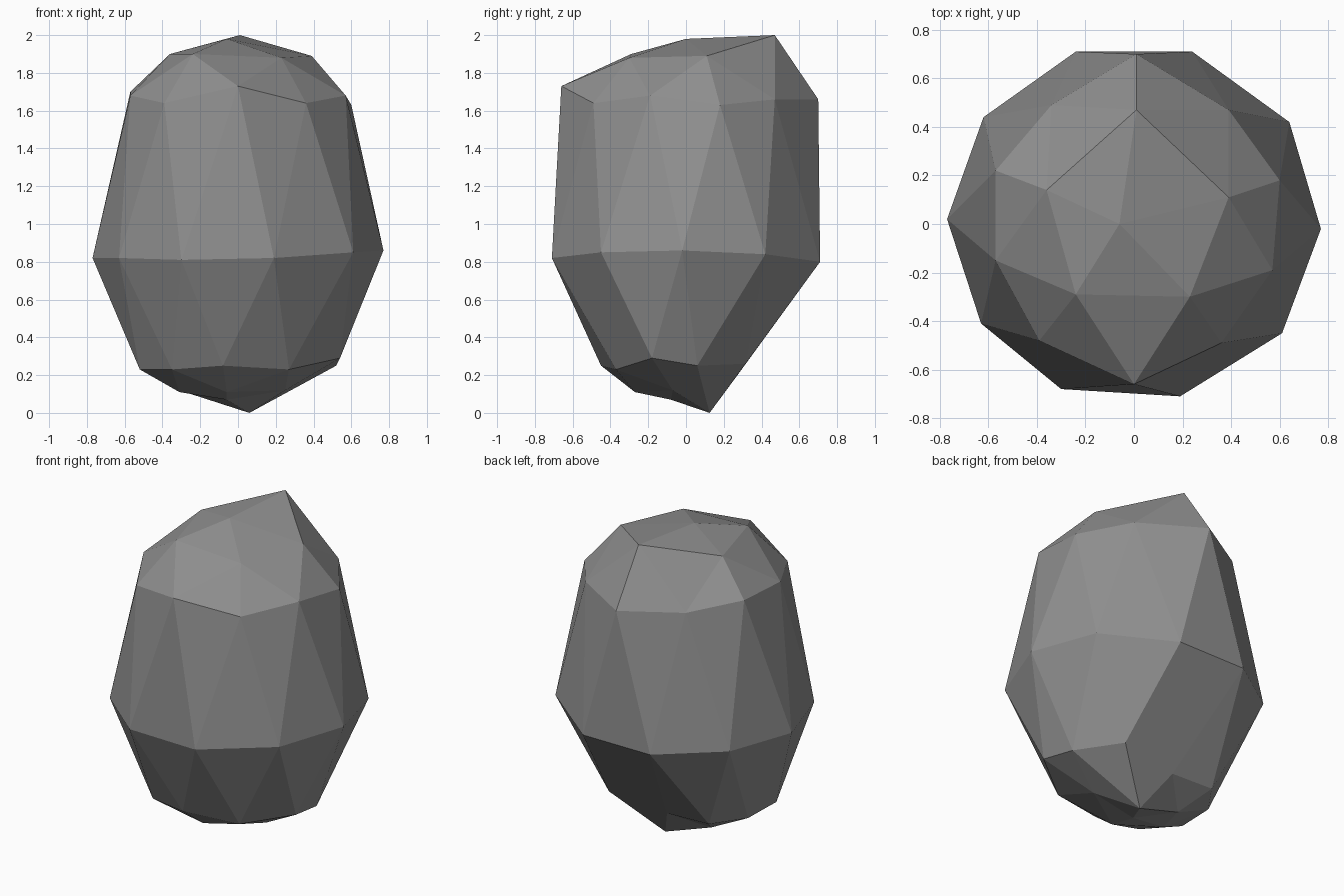
import bpy, bmesh, math

# Rings of the boulder, each counter-clockwise from the front (-y)
TOP = [(-0.06, 0.0, 1.98)]
CROWN = [(0.23, -0.30, 1.88), (0.39, 0.11, 1.89), (0.01, 0.47, 2.0),
         (-0.36, 0.14, 1.90), (-0.24, -0.29, 1.90)]
SHOULDER = [(0.0, -0.66, 1.73), (0.36, -0.49, 1.64), (0.57, -0.19, 1.68),
            (0.60, 0.18, 1.63), (0.39, 0.47, 1.66), (0.01, 0.70, 1.66),
            (-0.34, 0.49, 1.66), (-0.57, 0.22, 1.70), (-0.57, -0.15, 1.68),
            (-0.39, -0.48, 1.64)]
BELLY = [(0.19, -0.71, 0.82), (0.61, -0.45, 0.85), (0.77, -0.02, 0.86),
         (0.64, 0.42, 0.84), (0.24, 0.71, 0.80), (-0.24, 0.71, 0.80),
         (-0.62, 0.44, 0.82), (-0.77, 0.02, 0.82), (-0.63, -0.41, 0.82),
         (-0.30, -0.68, 0.81)]
FOOT = [(-0.08, -0.45, 0.25), (0.27, -0.37, 0.23), (0.54, -0.18, 0.29),
        (0.52, 0.06, 0.25), (0.33, 0.315, 0.26), (-0.06, 0.28, 0.21),
        (-0.36, 0.28, 0.22), (-0.50, 0.08, 0.22), (-0.52, -0.18, 0.23),
        (-0.35, -0.37, 0.23)]
BASE = [(-0.06, -0.27, 0.11), (0.25, -0.07, 0.12), (0.06, 0.125, 0.0),
        (-0.25, 0.10, 0.10), (-0.31, -0.10, 0.11)]
BOTTOM = [(-0.06, -0.08, 0.07)]

# (lowest height on the unit sphere, ring points)
LEVELS = [(0.95, TOP), (0.7, CROWN), (0.3, SHOULDER), (-0.3, BELLY),
          (-0.7, FOOT), (-0.95, BASE), (-2, BOTTOM)]


def turn(v):
    """Angle counter-clockwise from the front, in the boulder's frame.
    The stock sphere is a quarter turn behind the boulder."""
    a = math.atan2(v.co.y, v.co.x) + math.pi
    return (a + 0.01) % (2 * math.pi)


# Boulder: an icosphere whose rings are moved to the chipped outline
bm = bmesh.new()
bmesh.ops.create_icosphere(bm, subdivisions=2, radius=1)
upper = 9
moves = []
for low, points in LEVELS:
    ring = sorted((v for v in bm.verts if low < v.co.z <= upper), key=turn)
    moves += zip(ring, points)
    upper = low
for v, p in moves:
    v.co = p
bmesh.ops.recalc_face_normals(bm, faces=bm.faces)

mesh = bpy.data.meshes.new("boulder")
bm.to_mesh(mesh)
bm.free()
boulder = bpy.data.objects.new("boulder", mesh)
bpy.context.collection.objects.link(boulder)

# Stone colour
stone = bpy.data.materials.new("grey stone")
stone.diffuse_color = (0.28, 0.28, 0.28, 1)
mesh.materials.append(stone)
